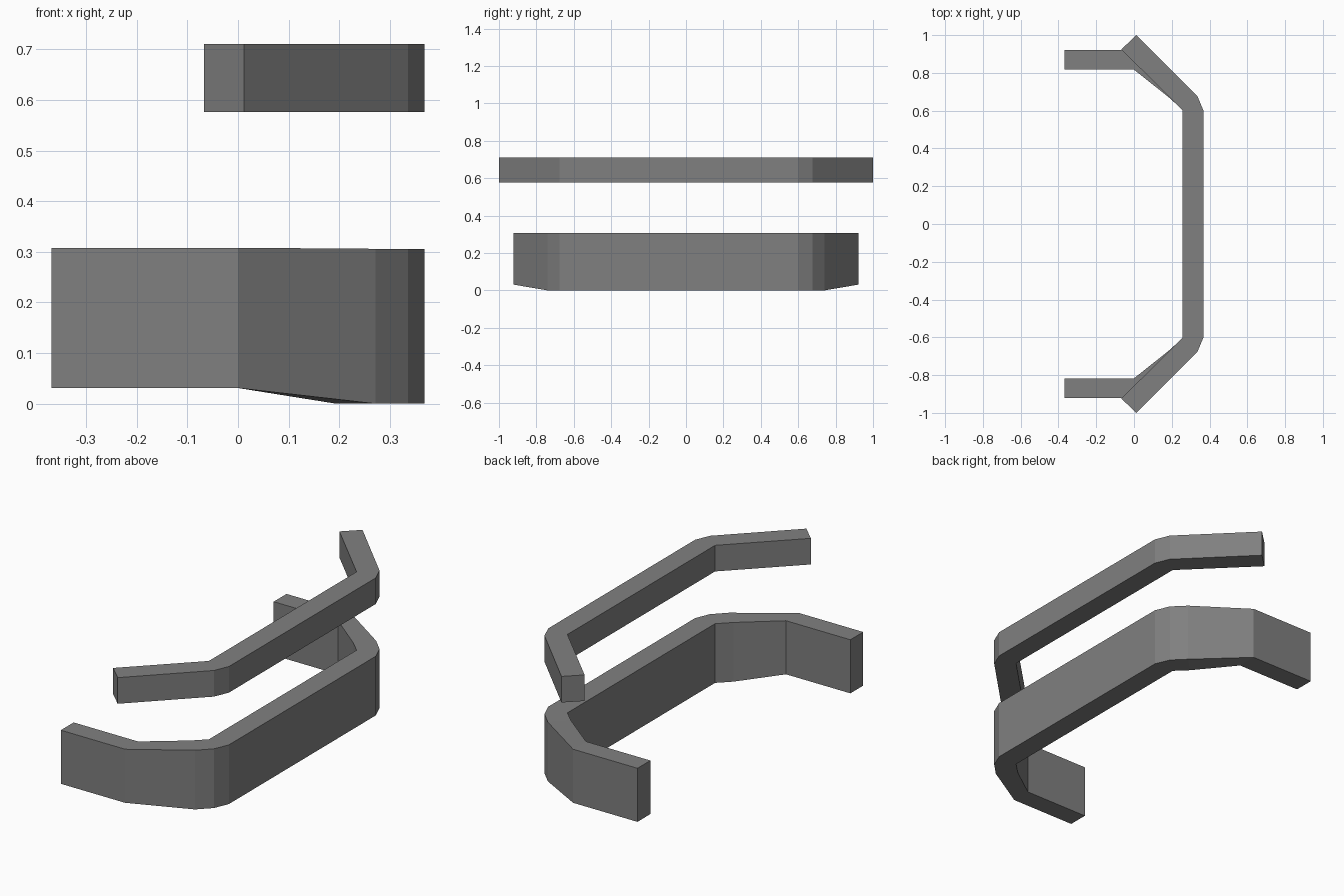
import bpy, bmesh

cube = bpy.data.objects.get("Cube")
if cube:
    bpy.data.objects.remove(cube, do_unlink=True)

grey = bpy.data.materials.new("mid grey")
grey.use_nodes = True
colour = (0.216, 0.216, 0.216, 1)
grey.diffuse_color = colour
grey.node_tree.nodes["Principled BSDF"].inputs["Base Color"].default_value = colour


def bent_bar(name, stations):
    """Sweep a box section through (outer xy, inner xy, bottom, top) stations,
    given from the back end to the middle, then mirrored to the front end."""
    mirrored = [((o[0], -o[1]), (i[0], -i[1]), b, t) for o, i, b, t in reversed(stations)]
    bm = bmesh.new()
    rings = []
    for outer, inner, bottom, top in stations + mirrored:
        section = [(*outer, bottom), (*outer, top), (*inner, top), (*inner, bottom)]
        rings.append([bm.verts.new(p) for p in section])
    for a, b in zip(rings, rings[1:]):
        for k in range(4):
            n = (k + 1) % 4
            bm.faces.new((a[k], a[n], b[n], b[k]))
    bm.faces.new(rings[0])
    bm.faces.new(rings[-1])
    # The inner side has one corner where the outer side has a chamfer
    bmesh.ops.remove_doubles(bm, verts=bm.verts, dist=0.001)
    bmesh.ops.recalc_face_normals(bm, faces=bm.faces)
    mesh = bpy.data.meshes.new(name)
    bm.to_mesh(mesh)
    bm.free()
    mesh.materials.append(grey)
    obj = bpy.data.objects.new(name, mesh)
    bpy.context.collection.objects.link(obj)
    return obj


# Corner shared by both bars: chamfered outside, sharp inside
inner_corner = (0.256, 0.603)
chamfer = [(0.336, 0.676), (0.368, 0.6)]

# Slim upper bar with splayed ends
low, high = 0.576, 0.711
bent_bar("upper_bar", [((0.012, 1.0), (-0.067, 0.924), low, high)]
         + [(p, inner_corner, low, high) for p in chamfer])

# Deep lower bar with raised undersides on its straight end arms
top = 0.306
bent_bar("lower_bar", [
    ((-0.368, 0.922), (-0.368, 0.817), 0.031, 0.308),
    ((0, 0.922), (0, 0.817), 0.031, 0.308),
    ((0.272, 0.74), (0.194, 0.663), 0, top),
] + [(p, inner_corner, 0, top) for p in chamfer])
